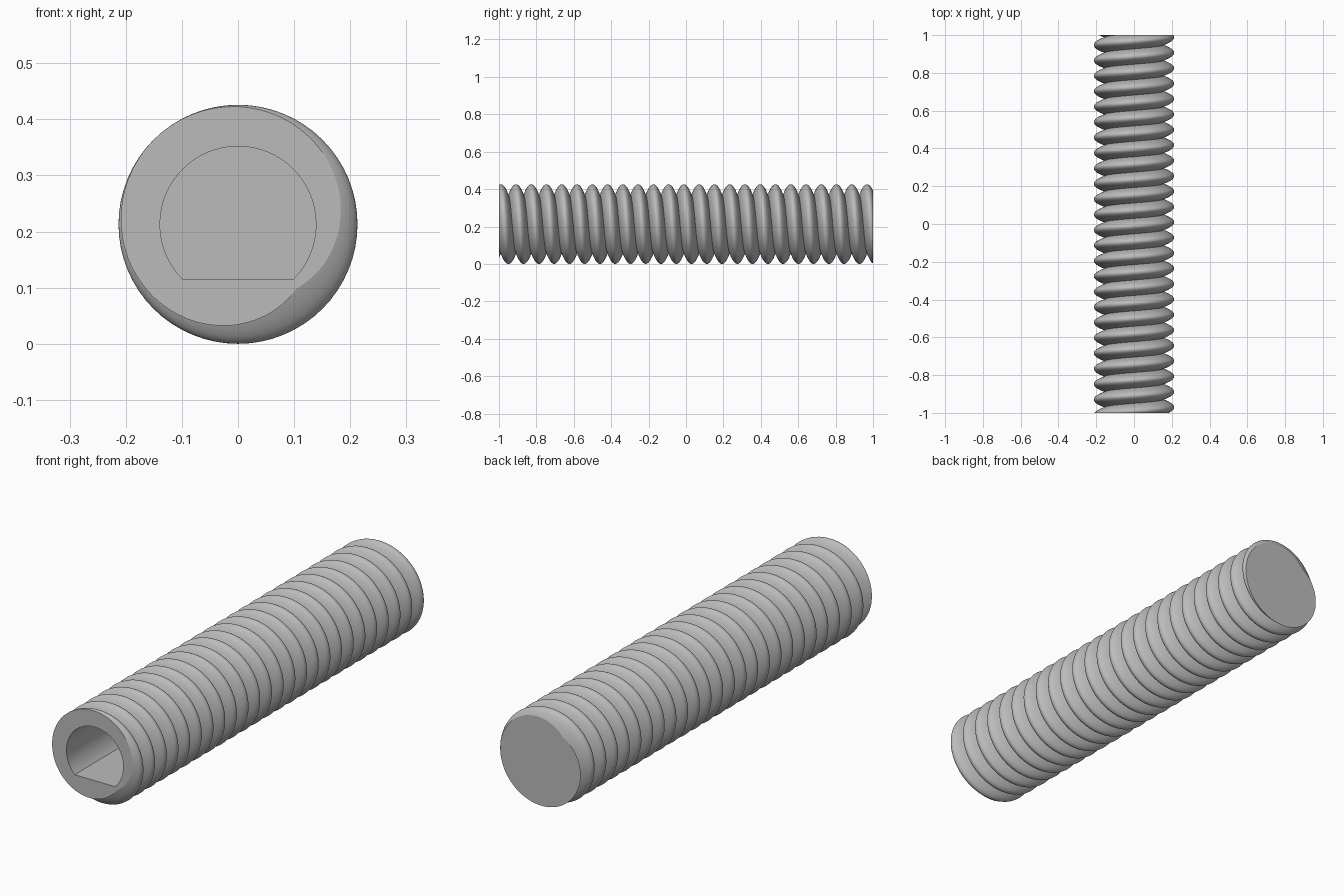
import bpy, bmesh
from math import sin, cos, pi, asin, radians

cube = bpy.data.objects.get("Cube")
if cube:
    bpy.data.objects.remove(cube, do_unlink=True)

CREST, ROOT = 0.213, 0.155      # thread radii
PITCH, PHASE = 0.0816, 0.968    # thread spacing and crest position at the top
HALF = 1.0                      # half length of the rod
STEPS, SEGS = 64, 16            # steps per turn, segments across one thread
BORE, FLAT, DEPTH = 0.139, 0.098, 0.8

steel = bpy.data.materials.new("light grey steel")
steel.use_nodes = True
grey = (0.5, 0.5, 0.5, 1)
steel.diffuse_color = grey
steel.node_tree.nodes["Principled BSDF"].inputs["Base Color"].default_value = grey

bm = bmesh.new()

# Thread: a rounded profile swept along a helix, overrunning both ends
rows = []
for i in range(-27 * STEPS, 3 * STEPS + 1):
    turn = i / STEPS
    a = 2 * pi * (i % STEPS) / STEPS
    row = []
    for j in range(SEGS + 1):
        u = 2 * j / SEGS - 1
        r = ROOT + (CREST - ROOT) * (1 - u * u)
        y = PHASE + PITCH * (turn + u / 2)
        row.append(bm.verts.new((r * sin(a), y, CREST + r * cos(a))))
    rows.append(row)
for p, q in zip(rows, rows[1:]):
    for j in range(SEGS):
        bm.faces.new((p[j], q[j], q[j + 1], p[j + 1]))
bmesh.ops.remove_doubles(bm, verts=bm.verts[:], dist=1e-5)

# Trim the thread flat at both ends
for side in (-1, 1):
    bmesh.ops.bisect_plane(bm, geom=bm.verts[:] + bm.edges[:] + bm.faces[:], dist=1e-5,
                           plane_co=(0, side * HALF, 0), plane_no=(0, side, 0),
                           clear_outer=True)
bmesh.ops.remove_doubles(bm, verts=bm.verts[:], dist=1e-4)


def rim(side):
    return [e for e in bm.edges if e.is_boundary
            and all(abs(v.co.y - side * HALF) < 1e-3 for v in e.verts)]


front_rim, back_rim = rim(-1), rim(1)

# D-shaped blind socket in the front end
low = -asin(FLAT / BORE)
arc = 48
angles = [low + (pi - 2 * low) * k / arc for k in range(arc + 1)]
mouth, floor = [[bm.verts.new((BORE * cos(a), y, CREST + BORE * sin(a))) for a in angles]
                for y in (-HALF, -HALF + DEPTH)]
for k in range(arc + 1):
    n = (k + 1) % (arc + 1)
    bm.faces.new((mouth[k], mouth[n], floor[n], floor[k]))
bm.faces.new(floor)
mouth_rim = [bm.edges.get((mouth[k - 1], mouth[k])) for k in range(arc + 1)]

# Flat end caps with crisp rims
for e in front_rim + back_rim + mouth_rim:
    e.smooth = False
bmesh.ops.triangle_fill(bm, edges=front_rim + mouth_rim, use_beauty=True, normal=(0, -1, 0))
bmesh.ops.triangle_fill(bm, edges=back_rim, use_beauty=True, normal=(0, 1, 0))
bmesh.ops.recalc_face_normals(bm, faces=bm.faces[:])

mesh = bpy.data.meshes.new("threaded_rod")
bm.to_mesh(mesh)
bm.free()
mesh.materials.append(steel)
rod = bpy.data.objects.new("threaded_rod", mesh)
bpy.context.collection.objects.link(rod)

bpy.ops.object.select_all(action='DESELECT')
rod.select_set(True)
bpy.context.view_layer.objects.active = rod
bpy.ops.object.shade_smooth_by_angle(angle=radians(40), keep_sharp_edges=True)
